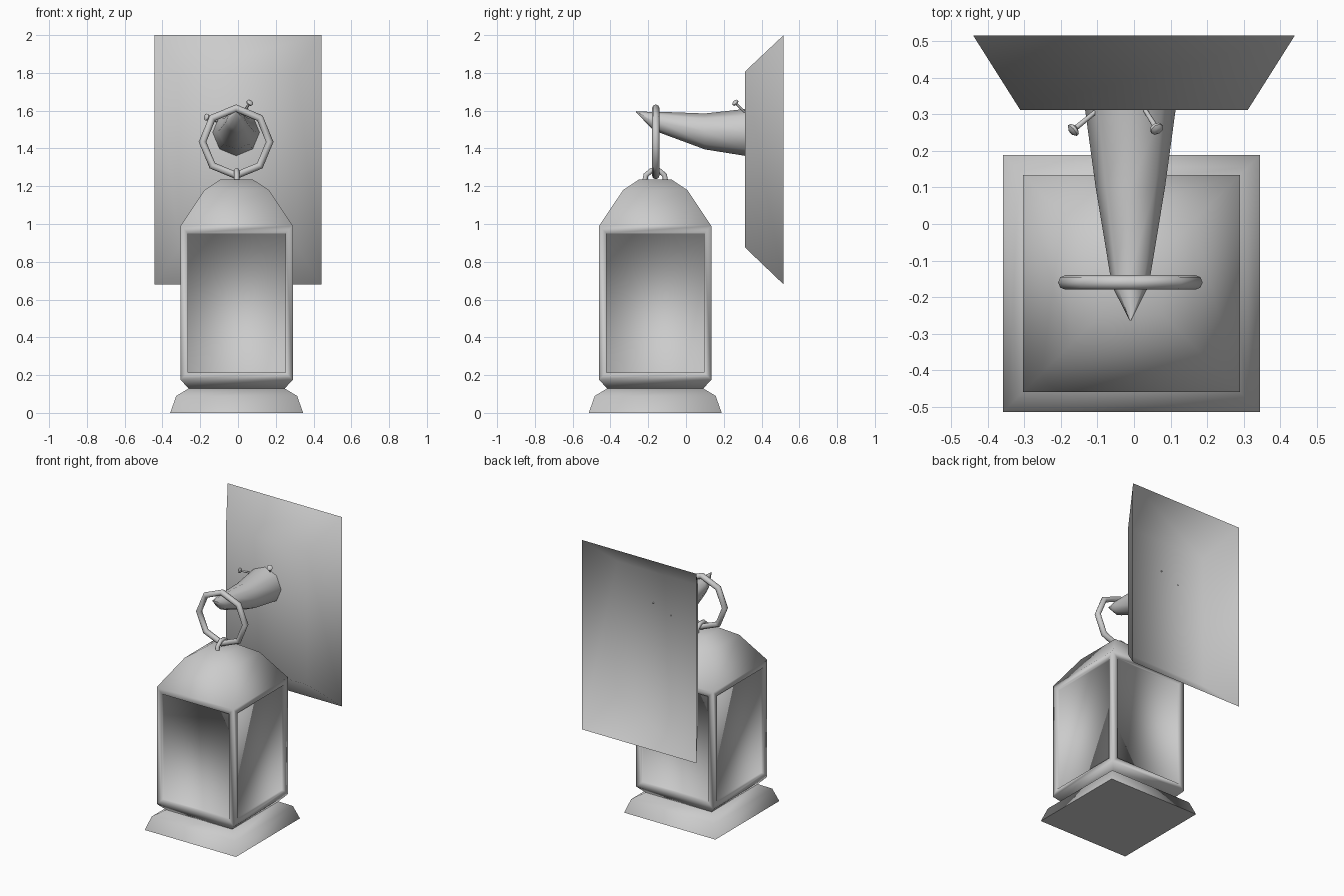
import bpy, bmesh, math
from mathutils import Vector, Matrix

if "Cube" in bpy.data.objects:
    bpy.data.objects.remove(bpy.data.objects["Cube"])

CX, CY = -0.007, -0.163   # lantern axis


def finish(name, bm, angle=95):
    bmesh.ops.recalc_face_normals(bm, faces=bm.faces[:])
    me = bpy.data.meshes.new(name)
    bm.to_mesh(me)
    bm.free()
    ob = bpy.data.objects.new(name, me)
    bpy.context.collection.objects.link(ob)
    bpy.ops.object.select_all(action='DESELECT')
    ob.select_set(True)
    bpy.context.view_layer.objects.active = ob
    bpy.ops.object.shade_smooth_by_angle(angle=math.radians(angle))
    return ob


def loft(bm, rings, close=False, cap_start=False, cap_end=False):
    """Skin a list of point rings with quads."""
    vs = [[bm.verts.new(p) for p in r] for r in rings]
    n = len(vs[0])
    pairs = list(zip(vs, vs[1:] + vs[:1])) if close else list(zip(vs, vs[1:]))
    for a, b in pairs:
        for i in range(n):
            j = (i + 1) % n
            bm.faces.new((a[i], a[j], b[j], b[i]))
    if cap_start:
        bm.faces.new(vs[0])
    if cap_end:
        bm.faces.new(vs[-1])


def square(h, z):
    return [(CX + sx * h, CY + sy * h, z) for sx, sy in ((-1, -1), (1, -1), (1, 1), (-1, 1))]


# lantern foot
bm = bmesh.new()
loft(bm, [square(h, z) for h, z in ((0.352, 0), (0.32, 0.09), (0.25, 0.132))],
     cap_start=True, cap_end=True)
finish("lantern_base", bm)

# lantern body with roof and four recessed panes
bm = bmesh.new()
profile = ((0.255, 0.13), (0.297, 0.175), (0.297, 0.99), (0.17, 1.18), (0.085, 1.236))
loft(bm, [square(h, z) for h, z in profile], cap_start=True, cap_end=True)
bm.normal_update()
panes = [f for f in bm.faces if abs(f.normal.z) < 0.01]
bmesh.ops.recalc_face_normals(bm, faces=bm.faces[:])
bmesh.ops.inset_individual(bm, faces=panes, thickness=0.055)
bmesh.ops.inset_individual(bm, faces=panes, thickness=0.001, depth=-0.018)
finish("lantern_body", bm)


def ring(name, centre, u, radius, tube, start, count, step, closed):
    """Faceted tube along an arc spanned by horizontal axis u and z."""
    bm = bmesh.new()
    c, u, w = Vector(centre), Vector(u), Vector((0, 0, 1))
    side = u.cross(w)
    rings = []
    for k in range(count):
        a = math.radians(start + k * step)
        d = u * math.cos(a) + w * math.sin(a)
        rings.append([c + d * (radius + tube * math.cos(t)) + side * tube * math.sin(t)
                      for t in (i * math.tau / 8 for i in range(8))])
    loft(bm, rings, close=closed, cap_start=not closed, cap_end=not closed)
    return finish(name, bm, 60)


# hanging ring and the small eye on the roof
ring("hanging_ring", (-0.01, -0.16, 1.435), (1, 0, 0), 0.178, 0.02, 0, 8, 45, True)
ring("roof_eye", (-0.007, CY, 1.23), (0, 1, 0), 0.057, 0.014, -10, 6, 40, False)

# tapering bracket arm ending in an upturned point
bm = bmesh.new()
sections = ((0.313, 1.485, 0.124), (0.1, 1.49, 0.095), (-0.135, 1.538, 0.056),
            (-0.18, 1.548, 0.045), (-0.265, 1.595, 0.002))
loft(bm, [[(-0.01 + r * math.cos(i * math.tau / 8), y, z + r * math.sin(i * math.tau / 8))
           for i in range(8)] for y, z, r in sections], cap_end=True)
finish("bracket_arm", bm, 70)

# wall plate: flared shell, open at the back
bm = bmesh.new()
loft(bm, [[(sx * w, y, zt if top else zb) for sx, top in ((-1, 0), (1, 0), (1, 1), (-1, 1))]
          for w, y, zb, zt in ((0.441, 0.517, 0.68, 2.0), (0.312, 0.313, 0.875, 1.808))],
     cap_end=True)
finish("wall_plate", bm)

# two nails holding the arm
nails = (("nail_left", (-0.173, 0.252, 1.568), (-0.10, 0.312, 1.54)),
         ("nail_right", (0.066, 0.255, 1.648), (0.03, 0.313, 1.59)))
for name, head, tip in nails:
    head, tip = Vector(head), Vector(tip)
    axis = tip - head
    rot = axis.to_track_quat('Z', 'Y').to_matrix().to_4x4()
    bm = bmesh.new()
    prof = ((0.011, 0), (0.019, 0.006), (0.018, 0.014), (0.007, 0.02), (0.006, axis.length))
    loft(bm, [[Matrix.Translation(head) @ rot @ Vector((r * math.cos(t), r * math.sin(t), d))
               for t in (i * math.tau / 8 for i in range(8))] for r, d in prof],
         cap_start=True, cap_end=True)
    finish(name, bm, 50)
